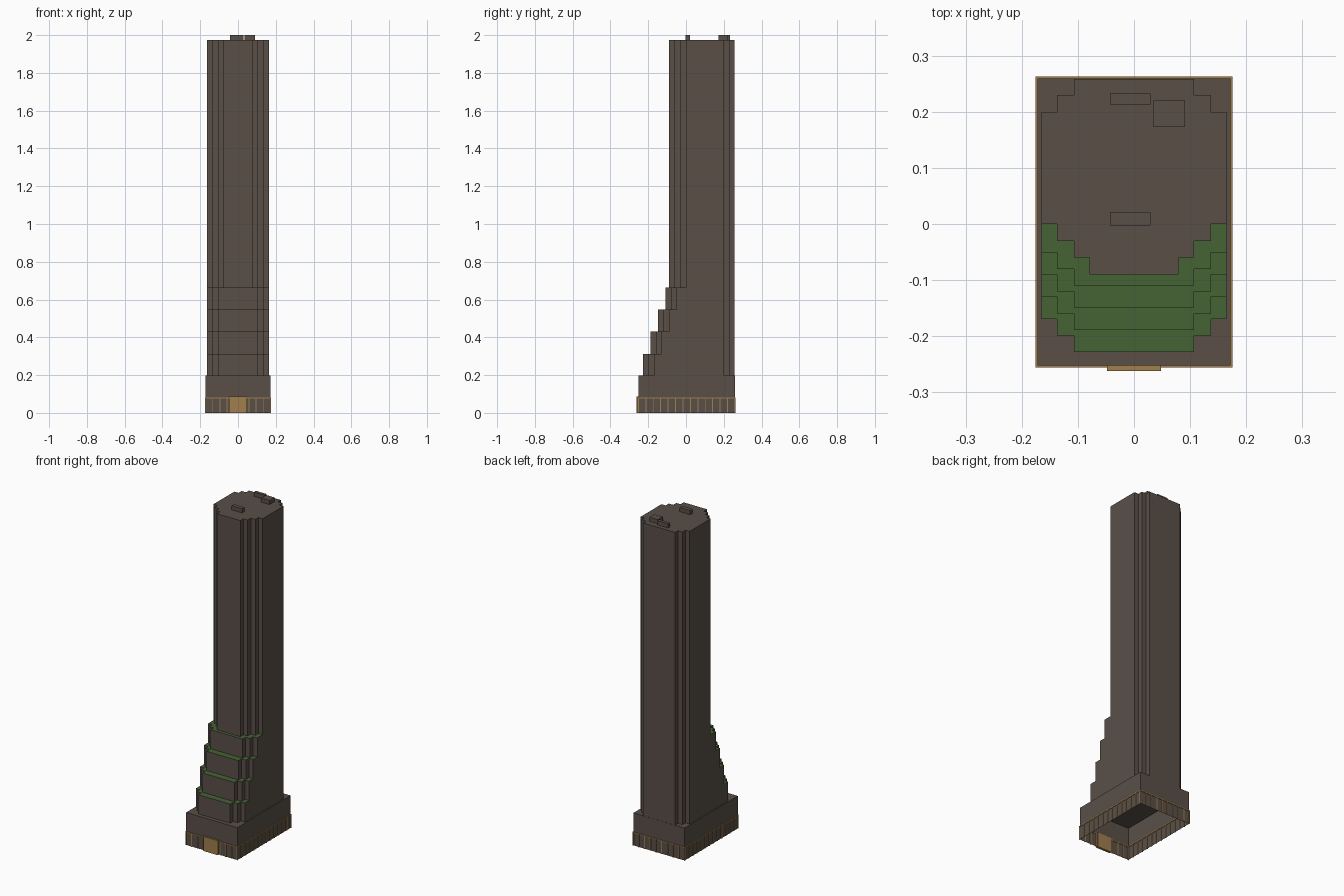
import bpy, bmesh

old = bpy.data.objects.get("Cube")
if old:
    bpy.data.objects.remove(old, do_unlink=True)


def make_material(name, rgb):
    mat = bpy.data.materials.new(name)
    mat.use_nodes = True
    mat.diffuse_color = (*rgb, 1)
    mat.node_tree.nodes["Principled BSDF"].inputs["Base Color"].default_value = (*rgb, 1)
    return mat


BROWN = make_material("brown stone", (0.10, 0.078, 0.064))
GREEN = make_material("terrace green", (0.06, 0.125, 0.034))
GOLD = make_material("brass", (0.35, 0.21, 0.075))


def finish(bm, name, *mats):
    mesh = bpy.data.meshes.new(name)
    bm.normal_update()
    bm.to_mesh(mesh)
    bm.free()
    for mat in mats:
        mesh.materials.append(mat)
    obj = bpy.data.objects.new(name, mesh)
    bpy.context.collection.objects.link(obj)
    return obj


def add_box(bm, x0, x1, y0, y1, z0, z1):
    verts = bmesh.ops.create_cube(bm, size=1)["verts"]
    for v in verts:
        v.co.x = x1 if v.co.x > 0 else x0
        v.co.y = y1 if v.co.y > 0 else y0
        v.co.z = z1 if v.co.z > 0 else z0


def box(name, mat, *bounds):
    bm = bmesh.new()
    add_box(bm, *bounds)
    return finish(bm, name, mat)


def prism(name, half, z0, z1, top_mat):
    """Extrude a mirrored half outline (front to back, x > 0), open below."""
    outline = half + [(-x, y) for x, y in reversed(half)]
    bm = bmesh.new()
    low = [bm.verts.new((x, y, z0)) for x, y in outline]
    high = [bm.verts.new((x, y, z1)) for x, y in outline]
    count = len(outline)
    for i in range(count):
        j = (i + 1) % count
        bm.faces.new((low[i], low[j], high[j], high[i]))
    bm.faces.new(high).material_index = 1
    return finish(bm, name, BROWN, top_mat)


# Base: hollow shell, open underneath
HX, FRONT, BACK, BASE_TOP = 0.172, -0.252, 0.259, 0.197
prism("base", [(HX, FRONT), (HX, BACK)], 0, BASE_TOP, BROWN)

# Main shaft with notched corners
A, B, C, D = 0.079, 0.107, 0.137, 0.165
S = 0.03
prism("tower_shaft",
      [(A, -3 * S), (A, -2 * S), (B, -2 * S), (B, -S), (C, -S), (C, 0), (D, 0),
       (D, 0.2), (C, 0.2), (C, 0.23), (B, 0.23), (B, 0.258)],
      BASE_TOP, 1.975, BROWN)

# Planted terraces stepping back up the front
z = BASE_TOP
for i, top in enumerate((0.313, 0.43, 0.547, 0.663)):
    y = -0.169 + 0.0395 * i
    prism(f"terrace_{i + 1}",
          [(B, y - 0.059), (B, y - S), (C, y - S), (C, y), (D, y), (D, 0)],
          z, top, GREEN)
    z = top

# Rooftop plant boxes
for name, bounds in (("roof_unit_front", (-0.043, 0.029, -0.003, 0.021)),
                     ("roof_unit_back", (-0.043, 0.029, 0.213, 0.233)),
                     ("roof_unit_side", (0.035, 0.091, 0.173, 0.221))):
    box(name, BROWN, *bounds, 1.975, 2.0)

# Brass mullions around the ground floor
P, W, H = 0.0035, 0.0025, 0.08
bm = bmesh.new()
for i in range(10):
    x = -HX + 2 * HX * i / 9
    for y in (FRONT, BACK):
        add_box(bm, x - W, x + W, y - P, y + P, 0, H)
for i in range(1, 13):
    y = FRONT + (BACK - FRONT) * i / 13
    for x in (-HX, HX):
        add_box(bm, x - P, x + P, y - W, y + W, 0, H)
finish(bm, "mullions", GOLD)

# Brass band capping the mullions
bm = bmesh.new()
for y in (FRONT, BACK):
    add_box(bm, -HX - P, HX + P, y - P, y + P, H - W, H + W)
for x in (-HX, HX):
    add_box(bm, x - P, x + P, FRONT + P, BACK - P, H - W, H + W)
finish(bm, "brass_band", GOLD)

# Entrance block
box("entrance", GOLD, -0.048, 0.048, -0.262, -0.247, 0, 0.088)
